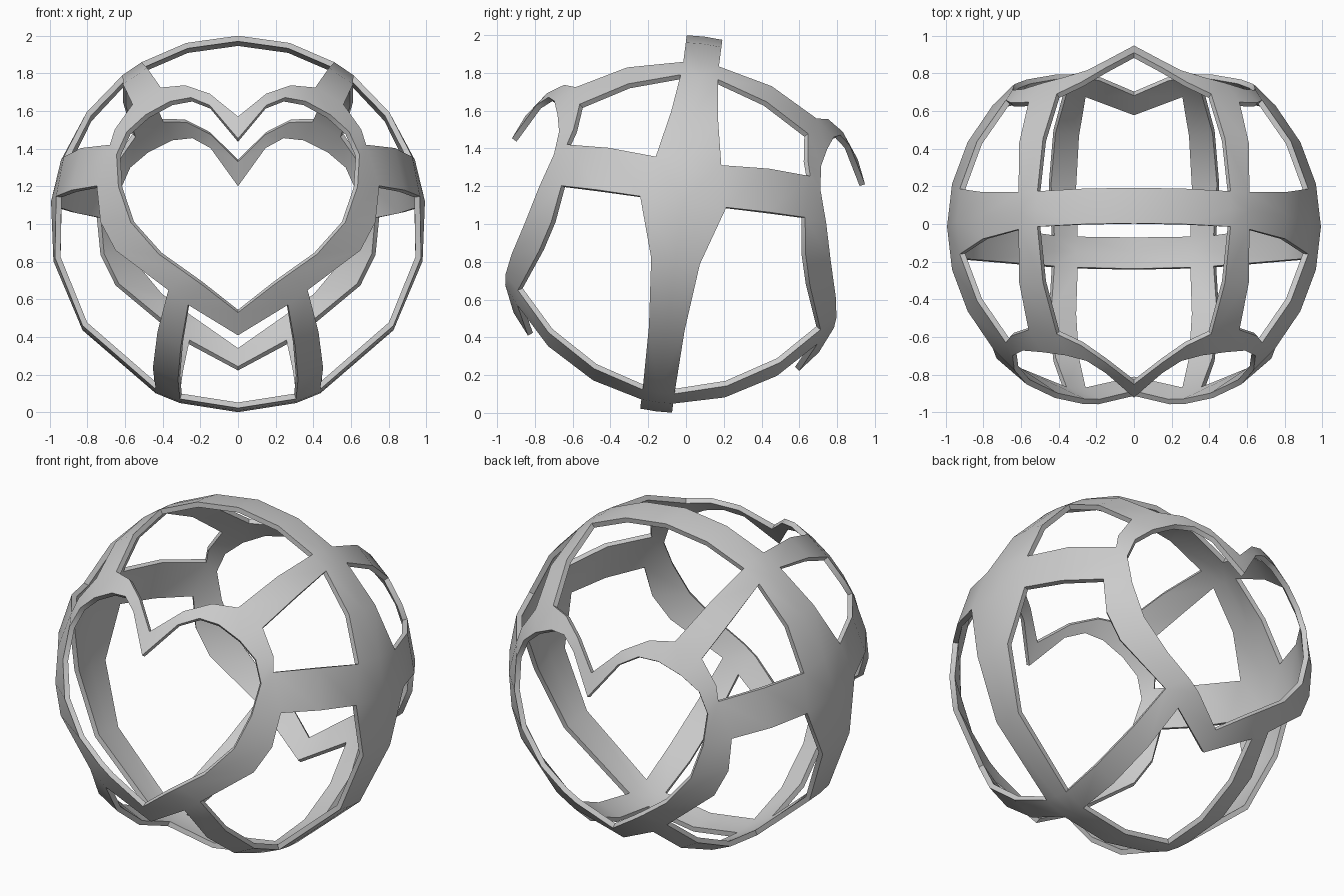
import bpy, bmesh, math
from mathutils import Vector, Matrix

if "Cube" in bpy.data.objects:
    bpy.data.objects.remove(bpy.data.objects["Cube"])

TILT = math.radians(-7.4)
THICKNESS = 0.03

# Half heart outline seen from the front: (x, z) pairs from notch to tip
HEART_OUTER = [(0, .46), (.15, .595), (.28, .651), (.41, .647), (.56, .561),
               (.655, .424), (.68, .34), (.75, .12), (.73, -.077),
               (.65, -.235), (.37, -.459), (.265, -.537), (0, -.69)]
HEART_INNER = [(0, .335), (.15, .527), (.25, .576), (.36, .56), (.49, .492),
               (.59, .403), (.645, .28), (.635, .102), (.57, -.096),
               (.42, -.274), (.27, -.383), (.19, -.44), (0, -.58)]
# Upright hoop, top to bottom: (angle, half width)
HOOP = [(90, .095), (74, .095), (59, .095), (52, .1), (36, .125), (20, .175),
        (7, .23), (-11.5, .13), (-34, .095), (-64, .085), (-72, .085), (-90, .085)]


def on_front(x, z):
    """Project a front-view point onto the unit sphere."""
    return Vector((x, -math.sqrt(1 - x * x - z * z), z))


def on_hoop(angle, width):
    a, c = math.radians(angle), math.sqrt(1 - width * width)
    return Vector((c * math.cos(a), -width, c * math.sin(a)))


def arc(a, b, steps):
    """Points on the sphere from a to b."""
    return [a.lerp(b, i / steps).normalized() for i in range(steps + 1)]


def strip(bm, left, right):
    """Quad strip between two edge lines."""
    lv = [bm.verts.new(p) for p in left]
    rv = [bm.verts.new(p) for p in right]
    for i in range(len(lv) - 1):
        bm.faces.new((lv[i], lv[i + 1], rv[i + 1], rv[i]))


bm = bmesh.new()

# Heart frame and hoop
outer = [on_front(*p) for p in HEART_OUTER]
inner = [on_front(*p) for p in HEART_INNER]
edge = [on_hoop(*p) for p in HOOP]
strip(bm, outer, inner)
strip(bm, edge, [on_hoop(a, 0) for a, w in HOOP])

# Straps from heart to hoop: crown, side and foot
for h, r, steps in ((3, 2, 2), (6, 5, 2), (10, 9, 3)):
    strip(bm, arc(outer[h], edge[r], steps), arc(outer[h + 1], edge[r + 1], steps))

# Mirror the quarter left to right and front to back
for axis in range(2):
    scale = Vector((1, 1, 1))
    scale[axis] = -1
    copy = bmesh.ops.duplicate(bm, geom=bm.verts[:] + bm.edges[:] + bm.faces[:])
    verts = [g for g in copy["geom"] if isinstance(g, bmesh.types.BMVert)]
    bmesh.ops.scale(bm, vec=scale, verts=verts)
bmesh.ops.remove_doubles(bm, verts=bm.verts[:], dist=0.001)
bm.normal_update()
for f in bm.faces:
    if f.normal.dot(f.calc_center_median()) < 0:
        f.normal_flip()
bmesh.ops.transform(bm, verts=bm.verts[:],
                    matrix=Matrix.Translation((0, -.03, 1)) @ Matrix.Rotation(TILT, 4, 'X'))

mesh = bpy.data.meshes.new("heart_cage")
bm.to_mesh(mesh)
bm.free()
cage = bpy.data.objects.new("heart_cage", mesh)
bpy.context.collection.objects.link(cage)

# Shell thickness, inward
solid = cage.modifiers.new("thickness", 'SOLIDIFY')
solid.thickness = THICKNESS
solid.offset = -1
bpy.ops.object.select_all(action='DESELECT')
cage.select_set(True)
bpy.context.view_layer.objects.active = cage
bpy.ops.object.modifier_apply(modifier=solid.name)
bpy.ops.object.shade_smooth_by_angle(angle=math.radians(35))

# Plain grey
grey = bpy.data.materials.new("light_grey")
grey.use_nodes = True
colour = (.6, .6, .6, 1)
grey.diffuse_color = colour
grey.node_tree.nodes["Principled BSDF"].inputs["Base Color"].default_value = colour
cage.data.materials.append(grey)
